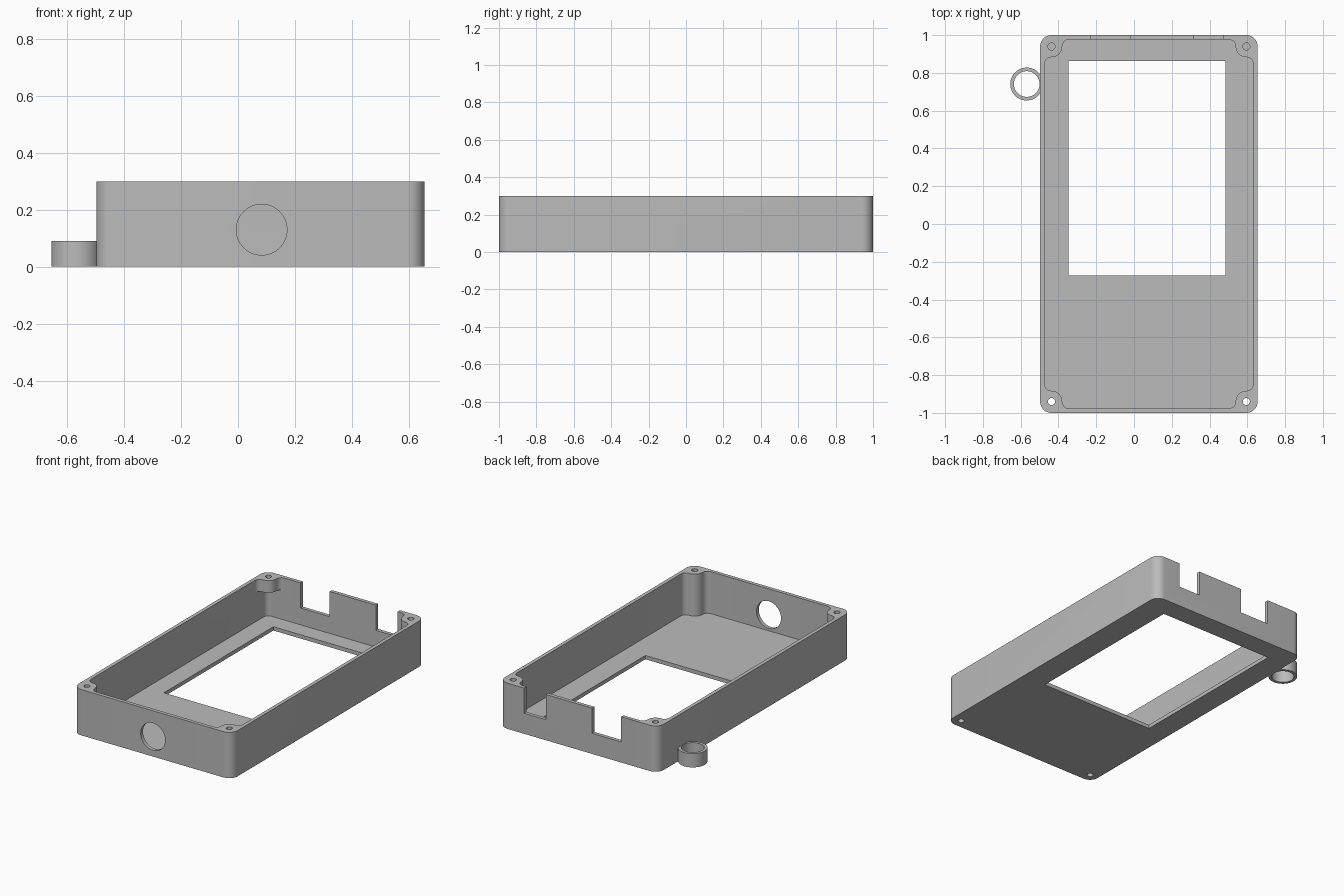
import bpy
import bmesh
import math
from mathutils import Matrix, Vector

if "Cube" in bpy.data.objects:
    bpy.data.objects.remove(bpy.data.objects["Cube"])

# Main dimensions
X0, X1, Y0, Y1 = -0.497, 0.655, -1.0, 1.0
HEIGHT, FLOOR, WALL, CORNER = 0.3, 0.025, 0.024, 0.06
TALL = HEIGHT + 0.04

grey = bpy.data.materials.new("plain grey")
grey.use_nodes = True
grey.diffuse_color = (0.5, 0.5, 0.5, 1)
grey.node_tree.nodes["Principled BSDF"].inputs["Base Color"].default_value = (0.5, 0.5, 0.5, 1)


def arc(cx, cy, r, a0, a1, n=10):
    angles = [math.radians(a0 + (a1 - a0) * i / n) for i in range(n + 1)]
    return [(cx + r * math.cos(a), cy + r * math.sin(a)) for a in angles]


def circle(cx, cy, r, n=48):
    return arc(cx, cy, r, 0, 360, n)[:-1]


def rect(x0, x1, y0, y1, r=0):
    if not r:
        return [(x0, y0), (x1, y0), (x1, y1), (x0, y1)]
    return (arc(x1 - r, y1 - r, r, 0, 90) + arc(x0 + r, y1 - r, r, 90, 180)
            + arc(x0 + r, y0 + r, r, 180, 270) + arc(x1 - r, y0 + r, r, 270, 360))


def prism(name, outline, z0, z1, matrix=None):
    """Extrude a flat outline from z0 to z1."""
    bm = bmesh.new()
    face = bm.faces.new([bm.verts.new((x, y, z0)) for x, y in outline])
    top = bmesh.ops.extrude_face_region(bm, geom=[face])["geom"]
    bmesh.ops.translate(bm, vec=Vector((0, 0, z1 - z0)),
                        verts=[v for v in top if isinstance(v, bmesh.types.BMVert)])
    if matrix:
        bm.transform(matrix)
    bmesh.ops.recalc_face_normals(bm, faces=bm.faces)
    mesh = bpy.data.meshes.new(name)
    bm.to_mesh(mesh)
    bm.free()
    mesh.materials.append(grey)
    obj = bpy.data.objects.new(name, mesh)
    bpy.context.collection.objects.link(obj)
    return obj


def activate(obj):
    bpy.ops.object.select_all(action="DESELECT")
    obj.select_set(True)
    bpy.context.view_layer.objects.active = obj


def combine(target, tool, operation="DIFFERENCE"):
    """Apply a boolean and remove its tool."""
    tool.hide_render = True
    mod = target.modifiers.new(tool.name, "BOOLEAN")
    mod.operation, mod.solver, mod.object = operation, "EXACT", tool
    activate(target)
    bpy.ops.object.modifier_apply(modifier=mod.name)
    bpy.data.objects.remove(tool)


def post_outline(r=0.057, fillet=0.035):
    """Screw post blended into the two walls of a corner, centred on its hole."""
    w = CORNER - WALL
    cy = fillet - w
    cx = math.sqrt((r + fillet) ** 2 - cy ** 2)
    tilt = math.degrees(math.atan2(cy, cx))
    half = arc(cx, cy, fillet, -90, -180 + tilt)
    back = [(y, x) for x, y in reversed(half)]
    return ([(-w - 0.002, -w - 0.002), (cx, -w - 0.012)] + half
            + arc(0, 0, r, tilt, 90 - tilt, 16)[1:-1] + back + [(-w - 0.012, cx)])


# Open tray
tray = prism("case_tray", rect(X0, X1, Y0, Y1, CORNER), 0, TALL)
combine(tray, prism("cavity", rect(X0 + WALL, X1 - WALL, Y0 + WALL, Y1 - WALL, CORNER - WALL),
                    FLOOR, TALL + 0.1))

# Corner posts: full height at the front, short hanging ones at the back
for sx, px in ((1, X0 + CORNER), (-1, X1 - CORNER)):
    for sy, py in ((1, Y0 + CORNER), (-1, Y1 - CORNER)):
        base, drill = (FLOOR / 2, -0.1) if sy > 0 else (0.22, 0.1)
        outline = [(px + sx * x, py + sy * y) for x, y in post_outline()]
        combine(tray, prism("post", outline, base, TALL + 0.02), "UNION")
        combine(tray, prism("screw_hole", circle(px, py, 0.019, 24), drill, TALL + 0.1))

# Level the rim
combine(tray, prism("rim_trim", rect(-2, 2, -2, 2), HEIGHT, HEIGHT + 0.5))

# Screen window in the floor
combine(tray, prism("window", rect(-0.347, 0.485, -0.272, 0.862), -0.1, 0.1))

# Cable notches in the back wall
for a, b in ((-0.23, -0.018), (0.317, 0.475)):
    combine(tray, prism("notch", rect(a, b, Y1 - WALL - 0.01, Y1 + 0.1), 0.135, HEIGHT + 0.1))

# Round port in the front wall
combine(tray, prism("port", circle(0.083, 0.13, 0.089, 64), 0.9, 1.1,
                    Matrix.Rotation(math.radians(90), 4, "X")))

# Side loop
loop = prism("side_loop", circle(-0.568, 0.741, 0.087, 64), 0, 0.09)
combine(loop, prism("loop_hole", circle(-0.568, 0.741, 0.068, 64), -0.1, 0.2))

for obj in (tray, loop):
    activate(obj)
    bpy.ops.object.shade_smooth_by_angle(angle=math.radians(30))
